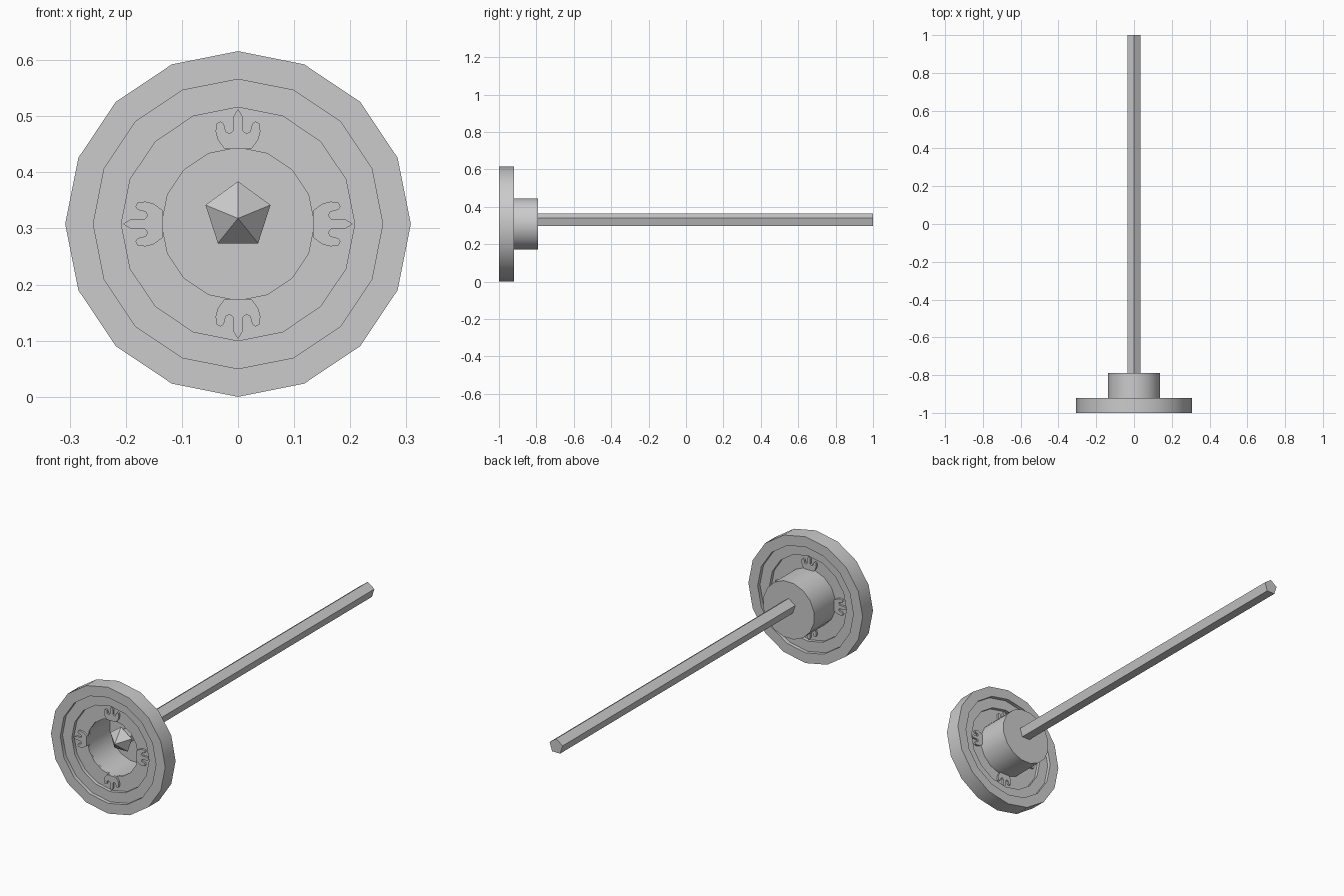
import bpy, bmesh, math

if "Cube" in bpy.data.objects:
    bpy.data.objects.remove(bpy.data.objects["Cube"])

CZ = 0.308  # height of the wheel axis


def make(name, verts, faces, smooth=False):
    me = bpy.data.meshes.new(name)
    me.from_pydata(verts, [], faces)
    bm = bmesh.new()
    bm.from_mesh(me)
    bmesh.ops.recalc_face_normals(bm, faces=bm.faces)
    bm.to_mesh(me)
    bm.free()
    ob = bpy.data.objects.new(name, me)
    bpy.context.collection.objects.link(ob)
    if smooth:
        bpy.ops.object.select_all(action='DESELECT')
        ob.select_set(True)
        bpy.context.view_layer.objects.active = ob
        bpy.ops.object.shade_smooth_by_angle(angle=math.radians(30))
    return ob


def circle(r, y, n, z, phase=0.0):
    return [(r * math.sin(2 * math.pi * (i + phase) / n), y,
             z + r * math.cos(2 * math.pi * (i + phase) / n)) for i in range(n)]


def lathe(name, profile, n, z, phase=0.0, closed=False, caps=(), smooth=False):
    """Revolve (radius, y) points around the y direction."""
    verts = [v for r, y in profile for v in circle(r, y, n, z, phase)]
    m = len(profile)
    faces = []
    for k in range(m if closed else m - 1):
        a, b = k * n, ((k + 1) % m) * n
        for i in range(n):
            j = (i + 1) % n
            faces.append((a + i, a + j, b + j, b + i))
    for k in caps:
        faces.append(tuple(k * n + i for i in range(n)))
    return make(name, verts, faces, smooth)


# Stepped wheel disc, recessed on both sides
lathe("stepped_disc", [(0.136, -0.965), (0.208, -0.965), (0.208, -0.982), (0.258, -0.982),
                       (0.258, -1.0), (0.308, -1.0), (0.308, -0.92), (0.258, -0.92),
                       (0.258, -0.938), (0.208, -0.938), (0.208, -0.955), (0.136, -0.955)],
      16, CZ, closed=True, smooth=True)

# Thin hub cup, open at the front
lathe("hub_cup", [(0.139, -0.965), (0.139, -0.79)], 16, CZ, 0.5, caps=(1,), smooth=True)

# Five-sided shaft
lathe("shaft", [(0.037, -0.90), (0.037, 1.0)], 5, 0.328, caps=(0, 1))

# Pointed five-sided tip inside the cup
tip = circle(0.061, -0.90, 5, 0.323) + [(0, -0.95, 0.318)]
make("pointed_tip", tip, [(i, (i + 1) % 5, 5) for i in range(5)] + [(0, 1, 2, 3, 4)])

# Four three-lobed leaf ornaments around the hub
half = [(0.024, 0.134), (0.036, 0.150), (0.040, 0.165), (0.038, 0.179), (0.031, 0.183),
        (0.025, 0.178), (0.022, 0.165), (0.015, 0.161), (0.008, 0.167), (0.008, 0.192)]
outline = half + [(0, 0.205)] + [(-x, r) for x, r in reversed(half)]
for q, label in enumerate(("top", "right", "bottom", "left")):
    c, s = math.cos(q * math.pi / 2), math.sin(q * math.pi / 2)
    n = len(outline)
    verts = [(x * c + r * s, y, CZ - x * s + r * c)
             for y in (-0.975, -0.945) for x, r in outline]
    faces = [tuple(range(n)), tuple(range(n, 2 * n))]
    faces += [(i, (i + 1) % n, n + (i + 1) % n, n + i) for i in range(n)]
    make("leaf_ornament_" + label, verts, faces)
